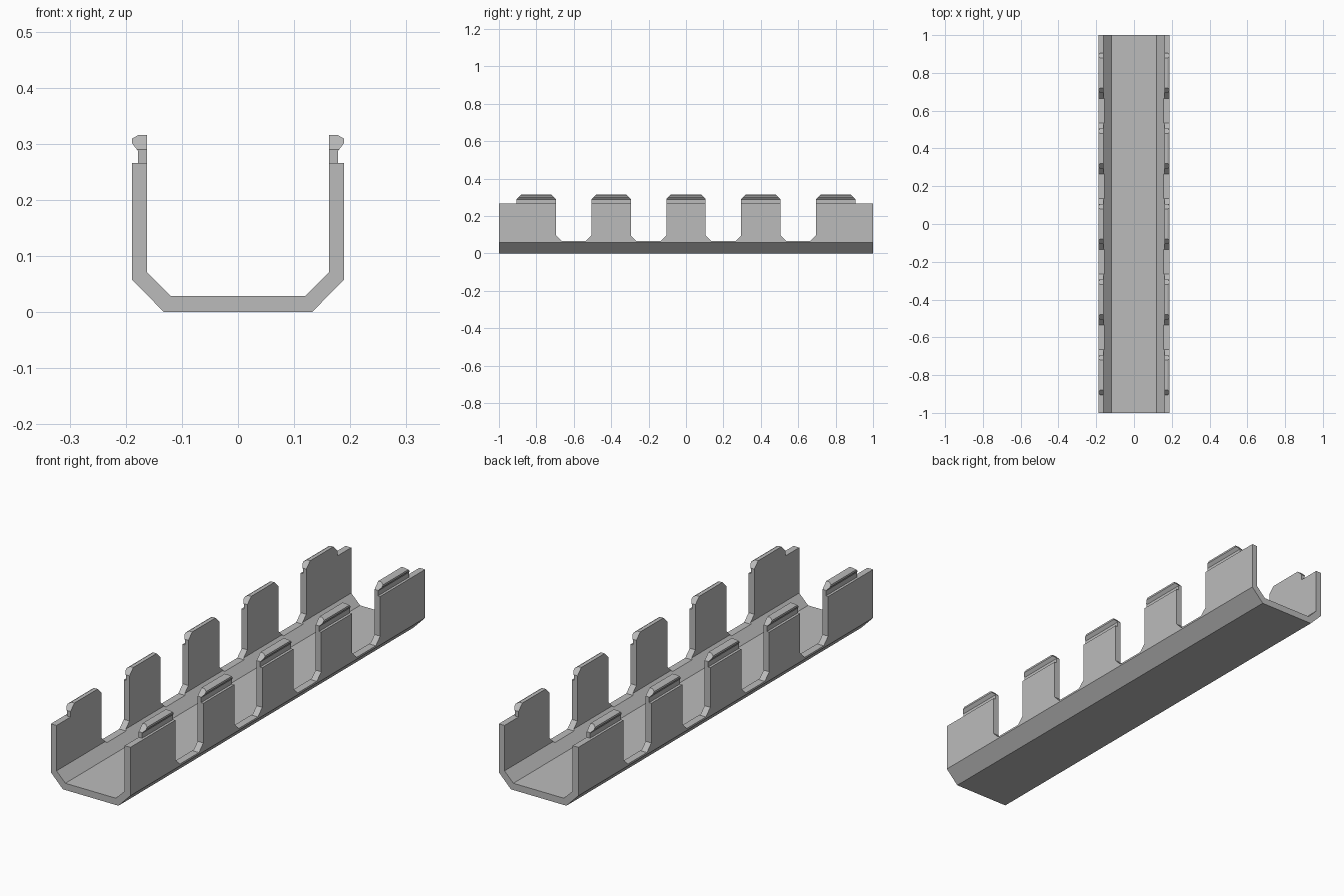
import bpy
import bmesh

if "Cube" in bpy.data.objects:
    bpy.data.objects.remove(bpy.data.objects["Cube"])

grey = bpy.data.materials.new("light grey plastic")
grey.diffuse_color = (0.5, 0.5, 0.5, 1.0)
grey.use_nodes = True
grey.node_tree.nodes["Principled BSDF"].inputs["Base Color"].default_value = grey.diffuse_color


def prism(name, outline, to_3d, start, end):
    """Extrude a closed 2D outline between two positions."""
    bm = bmesh.new()
    face = bm.faces.new([bm.verts.new(to_3d(a, b, start)) for a, b in outline])
    new = bmesh.ops.extrude_face_region(bm, geom=[face])["geom"]
    shift = to_3d(0, 0, end - start)
    bmesh.ops.translate(bm, vec=shift, verts=[v for v in new if isinstance(v, bmesh.types.BMVert)])
    bmesh.ops.recalc_face_normals(bm, faces=bm.faces)
    mesh = bpy.data.meshes.new(name)
    bm.to_mesh(mesh)
    bm.free()
    mesh.materials.append(grey)
    obj = bpy.data.objects.new(name, mesh)
    bpy.context.collection.objects.link(obj)
    return obj


# Channel cross-section: chamfered floor, wall, neck and snap lip, mirrored in x
half = [(0.132, 0.0), (0.189, 0.058), (0.189, 0.266), (0.178, 0.266),
        (0.178, 0.287), (0.189, 0.301), (0.189, 0.309), (0.177, 0.316),
        (0.162, 0.316), (0.162, 0.071), (0.12, 0.029)]
section = half + [(-x, z) for x, z in reversed(half)]
channel = prism("slotted_channel", section, lambda x, z, y: (x, y, z), -1.0, 1.0)

# Side silhouette: five tabs with chamfered lips and slots between them
skyline = [(-1.1, -0.1), (-1.1, 0.266), (-0.905, 0.266)]
for i in range(5):
    c = -0.8 + 0.4 * i
    if i > 0:
        skyline += [(c - 0.135, 0.066), (c - 0.105, 0.096)]
    skyline += [(c - 0.105, 0.29), (c - 0.078, 0.316 + 0.001),
                (c + 0.078, 0.316 + 0.001), (c + 0.105, 0.29)]
    if i < 4:
        skyline += [(c + 0.105, 0.096), (c + 0.135, 0.066)]
skyline += [(0.905, 0.266), (1.1, 0.266), (1.1, -0.1)]
cutter = prism("tab_silhouette_helper", skyline, lambda y, z, x: (x, y, z), -0.3, 0.3)

# Keep only the part of the channel inside the silhouette
mod = channel.modifiers.new("tabs", 'BOOLEAN')
mod.operation = 'INTERSECT'
mod.solver = 'EXACT'
mod.object = cutter
bpy.context.view_layer.objects.active = channel
channel.select_set(True)
bpy.ops.object.modifier_apply(modifier=mod.name)
bpy.data.objects.remove(cutter, do_unlink=True)
